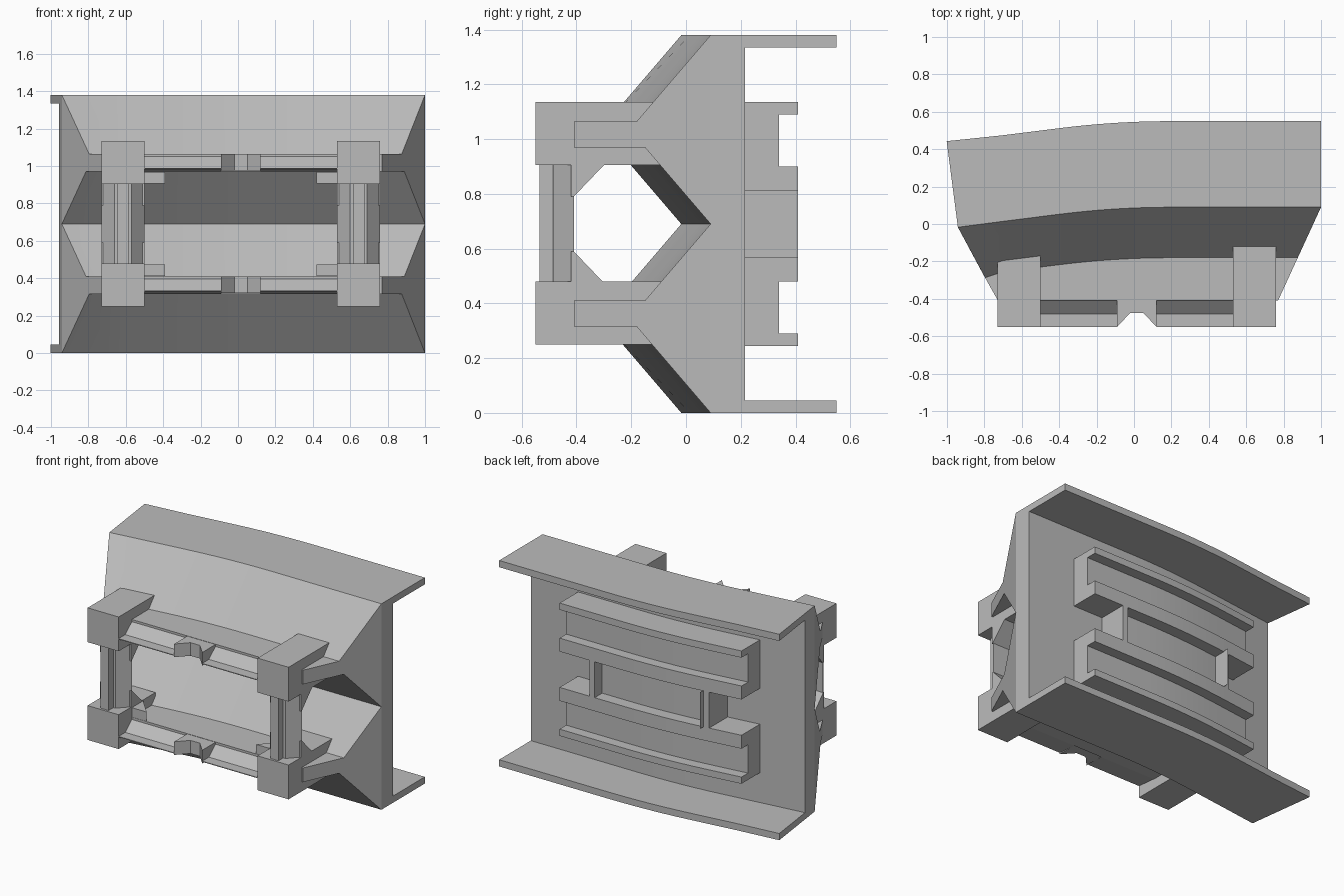
import bpy, bmesh

if "Cube" in bpy.data.objects:
    bpy.data.objects.remove(bpy.data.objects["Cube"], do_unlink=True)

GREY = (0.5, 0.5, 0.5, 1)
mat = bpy.data.materials.new("plain grey")
mat.use_nodes = True
mat.diffuse_color = GREY
mat.node_tree.nodes["Principled BSDF"].inputs["Base Color"].default_value = GREY

MID = 0.69  # mirror height of the whole body


def bend(x):
    """Backward sweep of the right-hand half."""
    s = max(0, 0.2 - x)
    return -0.105 * s * s if s < 0.6 else -0.0378 - 0.126 * (s - 0.6)


def right_end(y):
    return 1 - 0.46 * max(0, 0.09 - y)


def left_end(y):
    return -0.94 + 0.56 * (-0.03 - y) if y < -0.03 else -0.94 - 0.13 * (y + 0.03)


def finish(name, bm):
    bmesh.ops.recalc_face_normals(bm, faces=bm.faces)
    mesh = bpy.data.meshes.new(name)
    bm.to_mesh(mesh)
    bm.free()
    mesh.materials.append(mat)
    ob = bpy.data.objects.new(name, mesh)
    bpy.context.collection.objects.link(ob)
    return ob


def loft(name, rings):
    bm = bmesh.new()
    loops = [[bm.verts.new(p) for p in ring] for ring in rings]
    n = len(loops[0])
    for a, b in zip(loops, loops[1:]):
        for i in range(n):
            j = (i + 1) % n
            bm.faces.new((a[i], a[j], b[j], b[i]))
    bm.faces.new(loops[0])
    bm.faces.new(loops[-1][::-1])
    return finish(name, bm)


def along_x(name, profile, x0, x1):
    return loft(name, [[(x, y, z) for y, z in profile] for x in (x0, x1)])


def along_z(name, outline, z0, z1):
    return loft(name, [[(x, y, z) for x, y in outline] for z in (z0, z1)])


def box(name, x0, x1, y0, y1, z0, z1):
    return along_x(name, [(y0, z0), (y1, z0), (y1, z1), (y0, z1)], x0, x1)


def swept(name, profile, span=None):
    """Sweep a (y, z) profile along x, following the bend."""
    def place(x, y, z):
        return (x, y + (bend(x) if y > -0.3 else 0), z)

    x0, x1 = span or (-0.95, 1)
    inner = [x1 + (x0 - x1) * i / 16 for i in range(1, 16)]
    if not span:
        inner = [0.7 - 1.4 * i / 14 for i in range(15)]
    first, last = [], []
    for y, z in profile:
        yl = place(x0, y, z)[1]
        first.append((x1 if span else right_end(y), y, z))
        last.append((x0 if span else left_end(yl), yl, z))
    rings = [first] + [[place(x, y, z) for y, z in profile] for x in inner] + [last]
    ob = loft(name, rings)
    for p in ob.data.polygons:
        p.use_smooth = True
    bpy.ops.object.select_all(action="DESELECT")
    ob.select_set(True)
    bpy.context.view_layer.objects.active = ob
    bpy.ops.object.shade_smooth_by_angle(angle=0.3)
    return ob


def flip(profile):
    return [(y, 2 * MID - z) for y, z in profile]


# Channel-shaped back body with top and bottom flanges
half = [(0.09, 1.38), (0.55, 1.38), (0.55, 1.335), (0.215, 1.335)]
swept("back_channel", half + flip(half)[::-1])

# Two wedge-shaped arms reaching forward
arm = [(0.09, 1.38), (-0.18, 1.065), (-0.41, 1.065),
       (-0.41, 0.97), (-0.15, 0.97), (0.09, MID)]
swept("upper_arm", arm)
swept("lower_arm", flip(arm))

# Rear rails, each a shallow channel
rail = [(0.2, 1.135), (0.41, 1.135), (0.41, 1.09), (0.34, 1.09),
        (0.34, 0.9), (0.41, 0.9), (0.41, 0.81), (0.2, 0.81)]
SPAN = (-0.65, 0.65)
swept("upper_rail", rail, SPAN)
swept("lower_rail", flip(rail), SPAN)


def slab(depth):
    return [(0.2, 0.57), (depth, 0.57), (depth, 0.815), (0.2, 0.815)]


# Window panel and its two uprights between the rails
swept("rear_panel", slab(0.33), (-0.41, 0.41))
for side, x in (("left", 0.39), ("right", -0.43)):
    swept(side + "_rear_upright", slab(0.41), (x, x + 0.04))

# Front frame: corner blocks, ribbed posts and gussets on both sides
for side, inner, s, back in (("left", 0.53, 1, -0.08), ("right", -0.5, -1, -0.16)):
    outer = inner + s * 0.23
    low, high = sorted((inner, outer))
    for level, z0, z1 in (("upper", 0.905, 1.135), ("lower", 0.25, 0.48)):
        box(f"{side}_{level}_block", low, high, -0.55, back, z0, z1)
    rib = [(0, -0.41), (0.07, -0.485), (0.085, -0.485), (0.085, -0.535),
           (0.145, -0.535), (0.145, -0.485), (0.16, -0.485), (0.23, -0.41)]
    along_z(side + "_post", [(inner + s * x, y) for x, y in rib], 0.47, 0.91)
    corner = [(-0.42, 0.79), (-0.41, 0.79), (-0.3, 0.905), (-0.42, 0.905)]
    brace = [(inner, -0.29), (inner - s * 0.11, -0.41), (inner, -0.41)]
    for level, prof, z in (("upper", corner, 0.906), ("lower", flip(corner), 0.411)):
        along_x(f"{side}_{level}_gusset", prof, low, high)
        along_z(f"{side}_{level}_brace", brace, z, z + 0.063)

# Front ledges with a notched clip in the middle of each
ledge = [(-0.4, 1.064), (-0.41, 1.05), (-0.48, 0.99), (-0.55, 0.99),
         (-0.55, 0.985), (-0.4, 0.971)]
clip = [(-0.09, -0.55), (-0.02, -0.475), (0.05, -0.475), (0.12, -0.55),
        (0.12, -0.41), (-0.09, -0.41)]
for level, drop in (("upper", 0), ("lower", 0.655)):
    prof = [(y, z - drop) for y, z in ledge]
    along_x(level + "_ledge_left", prof, 0.12, 0.54)
    along_x(level + "_ledge_right", prof, -0.51, -0.09)
    along_z(level + "_clip", clip, 0.975 - drop, 1.063 - drop)
